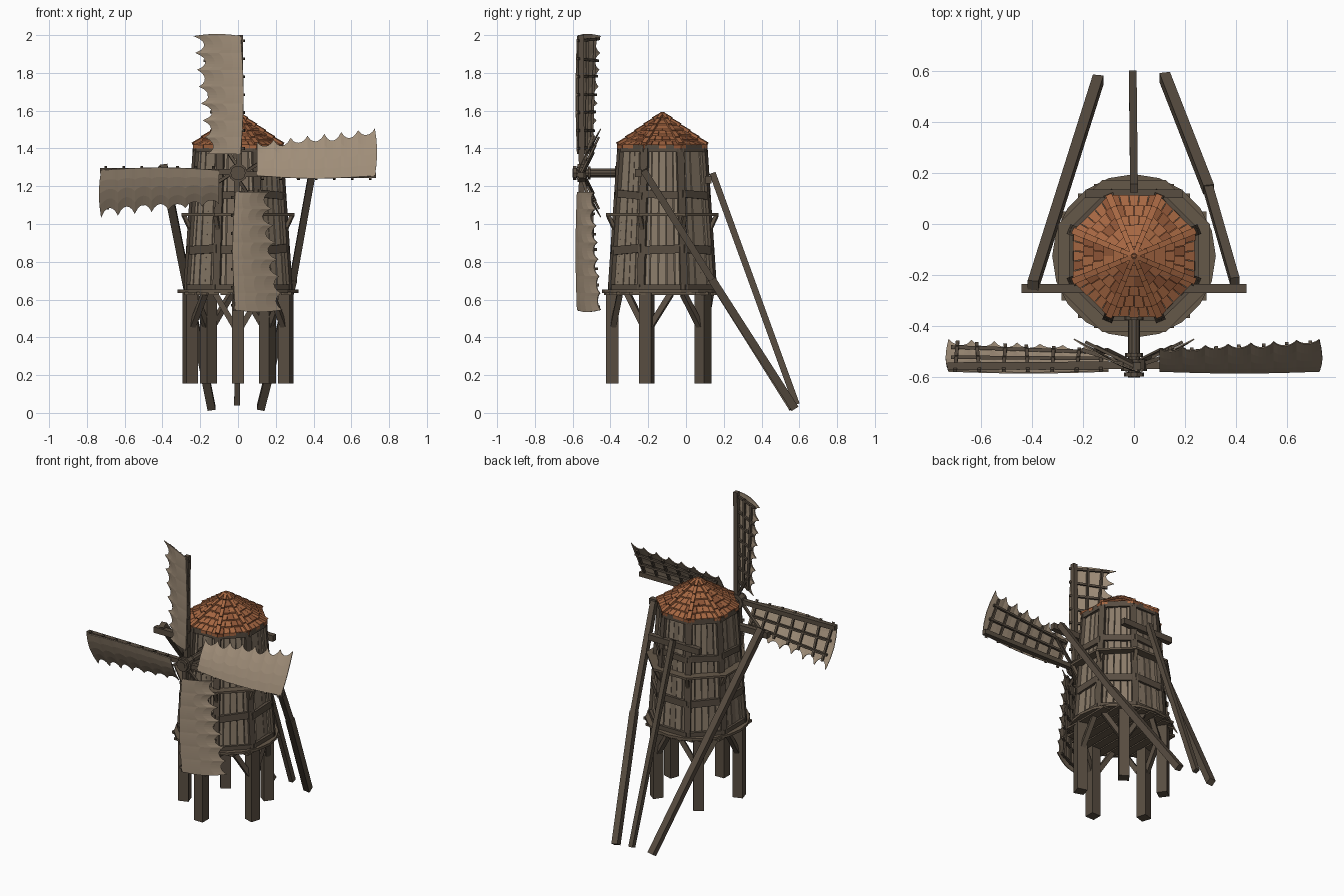
import bpy, bmesh, math, random
from mathutils import Vector as V

if "Cube" in bpy.data.objects:
    bpy.data.objects.remove(bpy.data.objects["Cube"])

random.seed(4)
CY = -0.125                      # tower axis in y
T = math.tan(math.pi / 8)


def mat(name, rgb):
    m = bpy.data.materials.new(name)
    lin = [((c / 255 + 0.055) / 1.055) ** 2.4 for c in rgb]
    m.diffuse_color = (*lin, 1)
    m.use_nodes = True
    m.node_tree.nodes["Principled BSDF"].inputs["Base Color"].default_value = m.diffuse_color
    return m


CLOTH = mat("sail cloth", (160, 142, 121))
PLANK = mat("pale plank", (138, 123, 105))
PLANK2 = mat("grey plank", (122, 108, 92))
TIMBER = mat("dark timber", (88, 77, 65))
DECK = mat("deck wood", (101, 88, 73))
TILE = mat("clay tile", (166, 103, 66))
TILE2 = mat("dark clay tile", (142, 85, 54))


def finish(bm, name, *mats):
    bmesh.ops.recalc_face_normals(bm, faces=bm.faces)
    me = bpy.data.meshes.new(name)
    bm.to_mesh(me)
    bm.free()
    for m in mats:
        me.materials.append(m)
    ob = bpy.data.objects.new(name, me)
    bpy.context.collection.objects.link(ob)
    return ob


def hexa(bm, low, high, mi=0):
    """Solid between two rings of points."""
    a = [bm.verts.new(p) for p in low]
    b = [bm.verts.new(p) for p in high]
    n = len(a)
    fs = [bm.faces.new(a[::-1]), bm.faces.new(b)]
    fs += [bm.faces.new((a[i], a[(i + 1) % n], b[(i + 1) % n], b[i])) for i in range(n)]
    for f in fs:
        f.material_index = mi


def beam(bm, a, b, w, d, ref, mi=0):
    """Box from a to b, w wide along ref, d deep across it."""
    a, b, ref = V(a), V(b), V(ref)
    z = (b - a).normalized()
    x = (ref - z * ref.dot(z)).normalized()
    y = z.cross(x)
    ring = [x * w / 2 * i + y * d / 2 * j for i, j in ((1, 1), (-1, 1), (-1, -1), (1, -1))]
    hexa(bm, [a + r for r in ring], [b + r for r in ring], mi)


def polar(r, ang, z):
    return V((r * math.cos(ang), CY + r * math.sin(ang), z))


def ring(r, z, n, turn=0.0):
    return [polar(r, 2 * math.pi * i / n + turn, z) for i in range(n)]


def apothem(z):
    return 0.268 + (0.218 - 0.268) * (z - 0.65) / 0.75


def face_pt(k, z, f, out=0.0, a=None):
    """Point on tower side k, f in -1..1 across the side."""
    a = apothem(z) if a is None else a
    ang = k * math.pi / 4
    n, t = V((math.cos(ang), math.sin(ang), 0)), V((-math.sin(ang), math.cos(ang), 0))
    return V((0, CY, z)) + n * (a + out) + t * (a * T * f)


EIGHTH = math.pi / 8
C8 = 1 / math.cos(EIGHTH)

# tower core and wall planks
bm = bmesh.new()
hexa(bm, ring((apothem(0.65) - 0.008) * C8, 0.65, 8, EIGHTH),
     ring((apothem(1.41) - 0.008) * C8, 1.41, 8, EIGHTH))
finish(bm, "tower_core", TIMBER)
bm = bmesh.new()
for k in range(8):
    for j in range(5):
        f0, f1 = -1 + j * 0.4 + 0.02, -1 + (j + 1) * 0.4 - 0.02
        o = random.uniform(0.0, 0.007)
        q = [(f0, -0.01), (f1, -0.01), (f1, o), (f0, o)]
        hexa(bm, [face_pt(k, 0.65, f, d) for f, d in q],
             [face_pt(k, 1.4, f, d) for f, d in q], random.choice((0, 0, 1)))
finish(bm, "wall_planks", PLANK, PLANK2)

# corner posts and horizontal bands
bm = bmesh.new()
for k in range(8):
    ang = k * math.pi / 4 + EIGHTH
    beam(bm, polar(apothem(0.65) * C8, ang, 0.65), polar(apothem(1.41) * C8, ang, 1.41),
         0.03, 0.04, (math.cos(ang), math.sin(ang), 0))
finish(bm, "corner_posts", TIMBER)
bm = bmesh.new()
for z, h in ((0.665, 0.03), (0.865, 0.045), (1.155, 0.04), (1.4, 0.035)):
    for k in range(8):
        t = random.uniform(-0.008, 0.008) if z in (0.865, 1.155) else 0
        beam(bm, face_pt(k, z + t, -1.02, 0.004), face_pt(k, z - t, 1.02, 0.004), h, 0.03, (0, 0, 1))
finish(bm, "wall_bands", TIMBER)

# narrow octagonal gallery with brackets
bm = bmesh.new()
for k in range(8):
    q = [face_pt(k, 1.043, f, 0, a) for f, a in ((-1, 0.24), (1, 0.24), (1, 0.298), (-1, 0.298))]
    hexa(bm, q, [p + V((0, 0, 0.014)) for p in q])
    ang = k * math.pi / 4 + EIGHTH
    beam(bm, polar(0.27, ang, 0.965), polar(0.31, ang, 1.045), 0.018, 0.022,
         (math.cos(ang), math.sin(ang), 0))
finish(bm, "gallery", DECK)

# round floor deck with planks beneath
bm = bmesh.new()
hexa(bm, ring(0.32, 0.635, 20), ring(0.32, 0.652, 20))
for j in range(-4, 5):
    x = j * 0.064
    h = math.sqrt(0.31 ** 2 - x * x)
    beam(bm, (x, CY - h, 0.633), (x, CY + h, 0.633), 0.055, 0.016, (1, 0, 0))
finish(bm, "floor_deck", DECK)

# five legs with angled braces
bm = bmesh.new()
for k in range(5):
    ang = -math.pi / 2 + k * 2 * math.pi / 5
    n, t = V((math.cos(ang), math.sin(ang), 0)), V((-math.sin(ang), math.cos(ang), 0))
    beam(bm, polar(0.265, ang, 0.155), polar(0.265, ang, 0.64), 0.065, 0.065, n)
    for s in (-1, 1):
        a = polar(0.26, ang, 0.46) + t * s * 0.02
        beam(bm, a, a + t * s * 0.1 - n * 0.035 + V((0, 0, 0.17)), 0.03, 0.03, n)
finish(bm, "legs", TIMBER)

# tiled eight-sided roof
RA, RZ, AZ = 0.236, 1.408, 1.575
bm = bmesh.new()
hexa(bm, ring(RA * C8, RZ - 0.01, 8, EIGHTH), ring(0.004, AZ, 8, EIGHTH), 1)


def roof_pt(k, v, f, up):
    return face_pt(k, RZ + (AZ - RZ) * v + up, f, 0, RA * (1 - v))


for k in range(8):
    for row in range(6):
        n = max(1, 5 - row)
        v0, v1 = row / 6 - 0.01, min(0.99, (row + 1) / 6 + 0.01)
        for j in range(n):
            f0, f1 = -1 + 2 * j / n + 0.015, -1 + 2 * (j + 1) / n - 0.015
            d = random.uniform(-0.012, 0.012)
            q = [(v0 + d, f0), (v0 + d, f1), (v1, f1), (v1, f0)]
            up = (0.014, 0.014, 0.004, 0.004)
            hexa(bm, [roof_pt(k, v, f, -0.006) for v, f in q],
                 [roof_pt(k, v, f, u) for (v, f), u in zip(q, up)], random.choice((0, 0, 0, 1)))
    # ridge caps in overlapping lengths
    for row in range(5):
        a, b = roof_pt(k, row / 5, 1, 0.014), roof_pt(k, (row + 1) / 5, 1, 0.008)
        beam(bm, a, b, 0.02, 0.026 - 0.002 * row, (0, 0, 1))
hexa(bm, ring(0.025, AZ - 0.01, 8), ring(0.008, AZ + 0.016, 8))
finish(bm, "tiled_roof", TILE, TILE2)

# tail poles and the cross beams that carry them
bm = bmesh.new()
beam(bm, (-0.44, -0.252, 1.27), (0.44, -0.252, 1.27), 0.04, 0.034, (0, 0, 1))
beam(bm, (-0.19, 0.118, 1.235), (0.19, 0.118, 1.235), 0.04, 0.034, (0, 0, 1))
finish(bm, "cross_beams", TIMBER)
bm = bmesh.new()
beam(bm, (-0.395, -0.24, 1.305), (-0.14, 0.565, 0.025), 0.042, 0.042, (1, 0, 0))
beam(bm, (0.395, -0.225, 1.285), (0.29, 0.14, 0.70), 0.036, 0.036, (1, 0, 0))
beam(bm, (0.292, 0.135, 0.71), (0.12, 0.575, 0.025), 0.042, 0.042, (1, 0, 0))
beam(bm, (0.0, 0.14, 1.27), (-0.005, 0.585, 0.045), 0.03, 0.034, (1, 0, 0))
finish(bm, "tail_poles", TIMBER)

# windshaft and hub
HZ = 1.27


def disc(bm, r, y0, y1, n):
    pts = [(r * math.cos(2 * math.pi * i / n), r * math.sin(2 * math.pi * i / n)) for i in range(n)]
    hexa(bm, [V((x, y0, HZ + z)) for x, z in pts], [V((x, y1, HZ + z)) for x, z in pts])


bm = bmesh.new()
for r, y0, y1 in ((0.024, -0.6, -0.3), (0.04, -0.597, -0.58), (0.05, -0.575, -0.53), (0.036, -0.52, -0.505),
                  (0.038, -0.375, -0.35)):
    disc(bm, r, y0, y1, 10)
finish(bm, "windshaft_and_hub", TIMBER)

# four sails: u along the arm, s across, n behind the cloth
e, sp = V((0, 0, 1)), V((-1, 0, 0))
U0, U1, SC, SEG = 0.1, 0.725, 7, 6
for name in ("top", "left", "bottom", "right"):
    def P(u, s, n=0.0):
        return V((0, -0.568 + 0.5 * s + n, HZ)) + e * u + sp * s

    # torn cloth with a scalloped trailing edge
    bm = bmesh.new()
    rows = []
    depth = [random.uniform(0.025, 0.055) for _ in range(SC)]
    for i in range(SC * SEG + 1):
        t = i / (SC * SEG)
        c = min(i // SEG, SC - 1)
        fr = i / SEG - c
        w = 0.165 + 0.07 * t - depth[c] * math.sin(math.pi * fr) ** 0.7
        s0 = -0.015 - 0.014 * math.sin(math.pi * t)
        rows.append([bm.verts.new(P(U0 + (U1 - U0) * t + 0.012 * math.sin(math.pi * j / 4) * (t > 0.99),
                                    s0 + (w - s0) * j / 4, -0.012 * math.sin(math.pi * j / 4)))
                     for j in range(5)])
    for a, b in zip(rows, rows[1:]):
        for j in range(4):
            bm.faces.new((a[j], a[j + 1], b[j + 1], b[j]))
    ob = finish(bm, name + "_sail_cloth", CLOTH)
    m = ob.modifiers.new("thickness", "SOLIDIFY")
    m.thickness, m.offset = 0.005, 0

    # lattice frame behind the cloth
    bm = bmesh.new()
    beam(bm, P(0.0, -0.005, 0.018), P(0.73, -0.012, 0.018), 0.03, 0.03, sp)
    beam(bm, P(0.12, 0.06, 0.012), P(0.715, 0.07, 0.012), 0.014, 0.014, sp)
    beam(bm, P(0.12, 0.11, 0.012), P(0.715, 0.15, 0.012), 0.014, 0.014, sp)
    for j in range(7):
        u = 0.13 + j * 0.095
        s1 = 0.125 + 0.065 * j / 6
        beam(bm, P(u, -0.035, 0.012), P(u + random.uniform(-0.012, 0.012), s1, 0.012),
             0.014, 0.012, e)
    beam(bm, P(0.03, 0.0, 0.02), P(0.2, 0.11, 0.02), 0.016, 0.016, sp)
    finish(bm, name + "_sail_frame", TIMBER)
    e, sp = sp, -e
